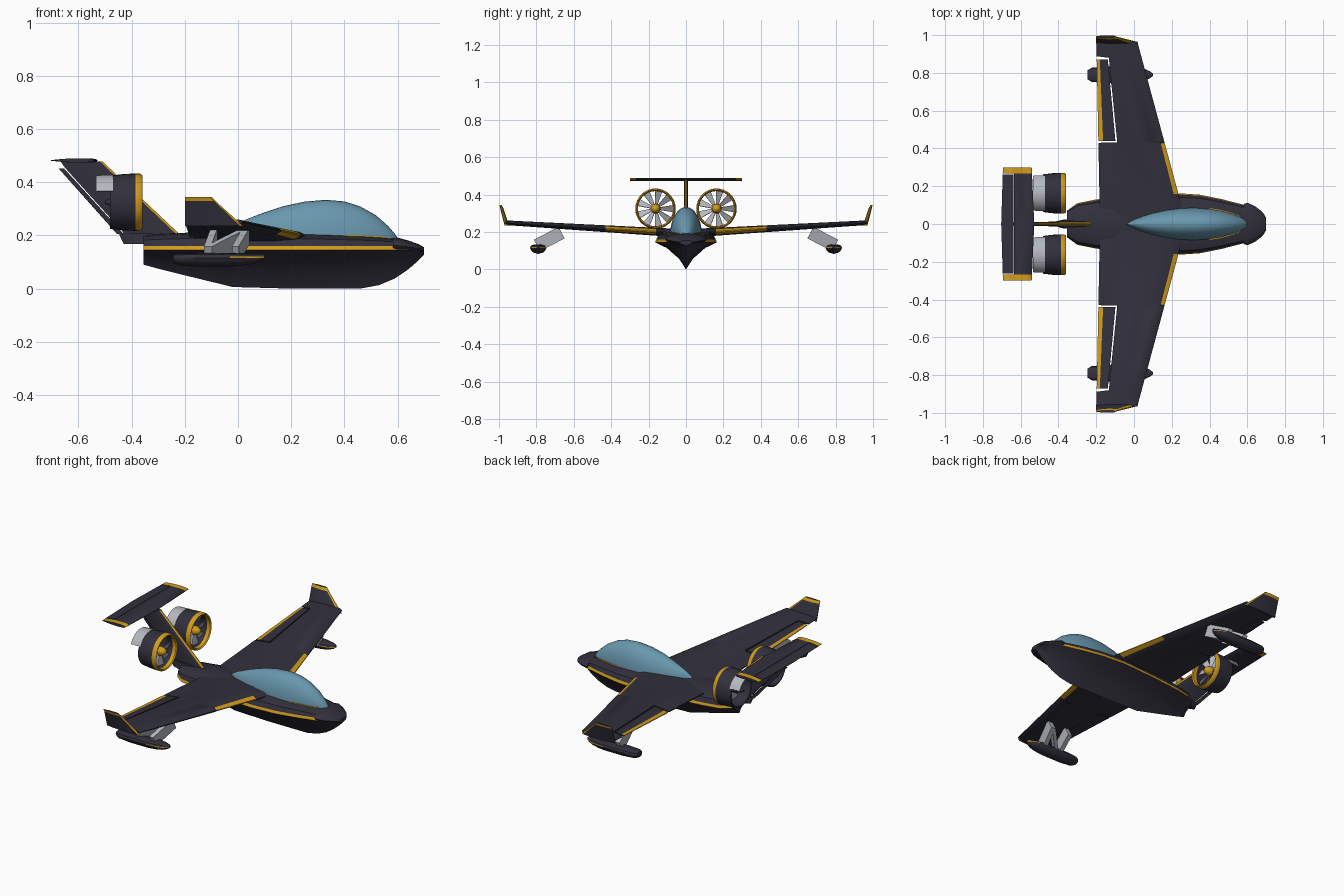
import bpy, bmesh
from math import sin, cos, pi, radians, sqrt
from mathutils import Vector

cube = bpy.data.objects.get("Cube")
if cube:
    bpy.data.objects.remove(cube, do_unlink=True)


def material(name, rgb):
    m = bpy.data.materials.new(name)
    m.diffuse_color = (*rgb, 1)
    m.use_nodes = True
    m.node_tree.nodes["Principled BSDF"].inputs["Base Color"].default_value = (*rgb, 1)
    return m


CHARCOAL = material("charcoal paint", (0.032, 0.03, 0.046))
GOLD = material("gold trim", (0.65, 0.335, 0.012))
GLASS = material("blue glass", (0.14, 0.31, 0.42))
METAL = material("light metal", (0.46, 0.48, 0.52))


def loft(name, rings, mats=(CHARCOAL,), rule=None, wrap=False, angle=35):
    """Skin closed rings; rule(ring, segment) gives the material index."""
    bm = bmesh.new()
    vs = [[bm.verts.new(p) for p in r] for r in rings]
    n, count = len(rings[0]), len(rings)
    for i in range(count if wrap else count - 1):
        a, b = vs[i], vs[(i + 1) % count]
        for j in range(n):
            k = (j + 1) % n
            f = bm.faces.new((a[j], a[k], b[k], b[j]))
            f.material_index = int(rule(i, j)) if rule else 0
    if not wrap:
        for i, end in ((0, vs[0]), (count - 2, vs[-1])):
            f = bm.faces.new(end)
            f.material_index = int(rule(i, -1)) if rule else 0
    bmesh.ops.recalc_face_normals(bm, faces=bm.faces)
    mesh = bpy.data.meshes.new(name)
    bm.to_mesh(mesh)
    bm.free()
    for m in mats:
        mesh.materials.append(m)
    ob = bpy.data.objects.new(name, mesh)
    bpy.context.collection.objects.link(ob)
    bpy.ops.object.select_all(action='DESELECT')
    ob.select_set(True)
    bpy.context.view_layer.objects.active = ob
    bpy.ops.object.shade_smooth_by_angle(angle=radians(angle))
    return ob


# Aerofoil surfaces: sections are (leading x, trailing x, y, z, thickness, start, end)
STEPS = (0, .06, .25, .5, .72, .92, 1)
LEADING, TRAILING = (0, 12, 13), (4, 5, 6)


def foil(name, sections, upright=False, rule=None):
    rings = []
    for le, te, y, z, thick, start, end in sections:
        up, low = [], []
        for k in STEPS:
            t = start + (end - start) * k
            h = thick / 2 * min(1, 2.6 * sqrt(t) * (1 - t) + .14)
            x = le + (te - le) * t
            up.append((x, y + h, z) if upright else (x, y, z + h))
            low.append((x, y - h, z) if upright else (x, y, z - h))
        rings.append(up + low[::-1])
    return loft(name, rings, (CHARCOAL, GOLD), rule)


def revolve(name, profile, y, z, mats, rule=None, wrap=False):
    ring = lambda x, r: [(x, y + r * sin(a * pi / 16), z + r * cos(a * pi / 16)) for a in range(32)]
    return loft(name, [ring(x, r) for x, r in profile], mats, rule, wrap)


def boat(name, stations, y0, stripe, stripe_h, bilge, gold):
    """Keeled hull: stations are (x, keel z, half width, top z); gold is the striped range."""
    rings = []
    for x, keel, w, top in stations:
        zs = min(stripe, top - 1.25 * stripe_h)
        zu, d = zs + stripe_h, zs - keel
        half = [(0, keel)] + [(a * w, keel + b * d) for a, b in bilge]
        half += [(w, zs), (.965 * w, zu), (.87 * w, zu + .55 * (top - zu)),
                 (.55 * w, zu + .9 * (top - zu)), (0, top)]
        rings.append([(x, y0 + a, b) for a, b in half] + [(x, y0 - a, b) for a, b in half[-2:0:-1]])
    return loft(name, rings, (CHARCOAL, GOLD), lambda i, j: j in (3, 10) and i in gold)


# Fuselage with a stripe along the chine
boat("fuselage", [
    (-.355, .09, .07, .2), (-.3, .075, .11, .205), (-.2, .05, .13, .21), (-.02, .006, .15, .215),
    (.2, 0, .165, .21), (.35, 0, .155, .205), (.46, 0, .133, .2), (.53, .013, .115, .195),
    (.59, .038, .1, .188), (.64, .072, .085, .178), (.68, .107, .06, .165), (.7, .127, .028, .155),
], 0, .145, .016, ((.23, .4), (.62, .79)), range(9))

# Nose cap standing slightly proud of the hull
loft("nose_cap", [[(x, w * cos(a * pi / 8), z + h * sin(a * pi / 8)) for a in range(16)]
                  for x, w, z, h in ((.583, .107, .163, .028), (.6, .112, .162, .03), (.64, .095, .157, .024),
                                     (.68, .064, .151, .016), (.7, .033, .146, .009))])

# Teardrop canopy
CANOPY = ((-.04, .003, .225), (0, .026, .247), (.05, .045, .268), (.1, .06, .287),
          (.17, .075, .31), (.25, .084, .327), (.33, .085, .334), (.4, .08, .328), (.46, .07, .309),
          (.52, .054, .275), (.565, .036, .235), (.59, .02, .206), (.602, .005, .188))
loft("canopy", [[(x, w * cos(a * pi / 16), .185 + (top - .185) * sin(a * pi / 16)) for a in range(17)]
                for x, w, top in CANOPY], (GLASS,), angle=50)


# Wing planform
def wing_section(y, start=0, end=1):
    le = .235 - .27 * (abs(y) - .16)
    te = -.18 - .02 * abs(y)
    return (le, te, y, .192 + .06 * abs(y), .046 - .022 * abs(y), start, end)


for s, side in ((1, "left"), (-1, "right")):
    # Main wing with a notch for the flap and a gold inner leading edge
    foil(side + "_wing", [wing_section(0), wing_section(s * .16), wing_section(s * .43),
                          wing_section(s * .431, 0, .715), wing_section(s * .88, 0, .73),
                          wing_section(s * .888), wing_section(s * .965)],
         rule=lambda i, j: i == 1 and j in LEADING)
    foil(side + "_flap", [wing_section(s * .439, .74), wing_section(s * .872, .755)],
         rule=lambda i, j: j in TRAILING)

    # Gold sill beside the front of the canopy
    loft(side + "_canopy_sill", [[(x, s * (w + a), .2 - .07 * max(0, x - .46) + b)
                                  for a, b in ((-.006, -.01), (.004, -.01), (.004, .001), (-.006, .001))]
                                 for x, w, top in CANOPY[7:11]], (GOLD,))

    # Winglet with gold tip and leading edge
    foil(side + "_winglet", [(.02, -.2, s * .958, .235, .024, 0, 1),
                             (-.085, -.2, s * .986, .33, .016, 0, 1),
                             (-.1, -.2, s * .993, .345, .012, 0, 1)], True,
         lambda i, j: (i == 1 and j >= 0) or j in LEADING)

    # Outrigger float with gold bow trim
    boat(side + "_float", [(-.245, .098, .024, .13), (-.225, .088, .037, .133), (-.15, .083, .044, .134),
                           (-.03, .083, .044, .134), (.02, .087, .04, .133), (.06, .094, .03, .132),
                           (.085, .104, .018, .131), (.1, .115, .006, .129)],
         s * .79, .116, .004, ((.55, .2), (.87, .58)), range(3, 7))

    # N-shaped float struts
    for part, x_top, x_low in (("front", .03, -.01), ("rear", -.09, -.115), ("diagonal", .025, -.11)):
        rings = []
        for x, y, z in ((x_top, .665, .197), (x_low, .797, .128)):
            rings.append([(x + a * .013, s * (y + b * .016), z + b * .031)
                          for a, b in ((-1, -1), (1, -1), (1, 1), (-1, 1))])
        loft(side + "_" + part + "_strut", rings, (METAL,))

    # Ducted fan: shell with gold lip
    cy, cz = s * .163, .325
    revolve(side + "_duct", [(-.36, .101), (-.368, .107), (-.386, .108), (-.43, .106), (-.482, .1),
                             (-.482, .094), (-.43, .095), (-.386, .094), (-.366, .095)],
            cy, cz, (CHARCOAL, GOLD), lambda i, j: i in (0, 1, 7, 8), True)
    revolve(side + "_spinner", [(-.365, .004), (-.372, .015), (-.385, .023), (-.405, .026)],
            cy, cz, (GOLD,))
    revolve(side + "_fan_hub", [(-.405, .026), (-.45, .024), (-.5, .006)], cy, cz, (CHARCOAL,))

    # Exhaust hood over the rear of the duct
    loft(side + "_exhaust_hood", [[(x, cy + r * sin(radians(a)), cz + r * cos(radians(a)))
                                   for x, r in ((-.47, .104), (-.535, .101), (-.535, .095), (-.47, .097))]
                                  for a in range(-66, 67, 12)], (METAL,))

    # Fan blades
    for n in range(9):
        a = n * 2 * pi / 9
        out, tan = Vector((0, cos(a), sin(a))), Vector((0, -sin(a), cos(a)))
        rings = []
        for r, w, pitch in ((.02, .009, .8), (.094, .02, .4)):
            c = Vector((-.41, cy, cz)) + out * r
            chord = (tan * cos(pitch) + Vector((sin(pitch), 0, 0))) * w
            thin = (Vector((cos(pitch), 0, 0)) - tan * sin(pitch)) * .0015
            rings.append([c + chord + thin, c - chord + thin, c - chord - thin, c + chord - thin])
        loft(side + "_fan_blade_" + str(n + 1), rings, (METAL,))

# Swept fin, gold leading edge, and rudder
foil("fin", [(-.2, -.445, 0, .185, .028, 0, .875), (-.22, -.455, 0, .205, .027, 0, .875),
             (-.485, -.675, 0, .455, .021, 0, .875), (-.51, -.69, 0, .479, .021, 0, .875)], True,
     lambda i, j: j in LEADING)
foil("rudder", [(-.22, -.455, 0, .205, .027, .892, 1), (-.485, -.675, 0, .452, .021, .892, 1)], True)
foil("fin_root", [(-.3, -.43, 0, .168, .05, 0, 1), (-.28, -.45, 0, .21, .04, 0, 1)], True)


# Tailplane with gold tips, and elevator
def tail_section(y, start=0, end=1):
    return (-.528 - .045 * abs(y), -.703 + .03 * abs(y), y, .482, .016, start, end)


foil("tailplane", [tail_section(-.3), tail_section(-.267), tail_section(-.266, 0, .62), tail_section(0, 0, .62),
                   tail_section(.266, 0, .62), tail_section(.267), tail_section(.3)],
     rule=lambda i, j: i in (0, 5) and j >= 0)
foil("elevator", [tail_section(-.262, .635), tail_section(0, .635), tail_section(.262, .635)])
